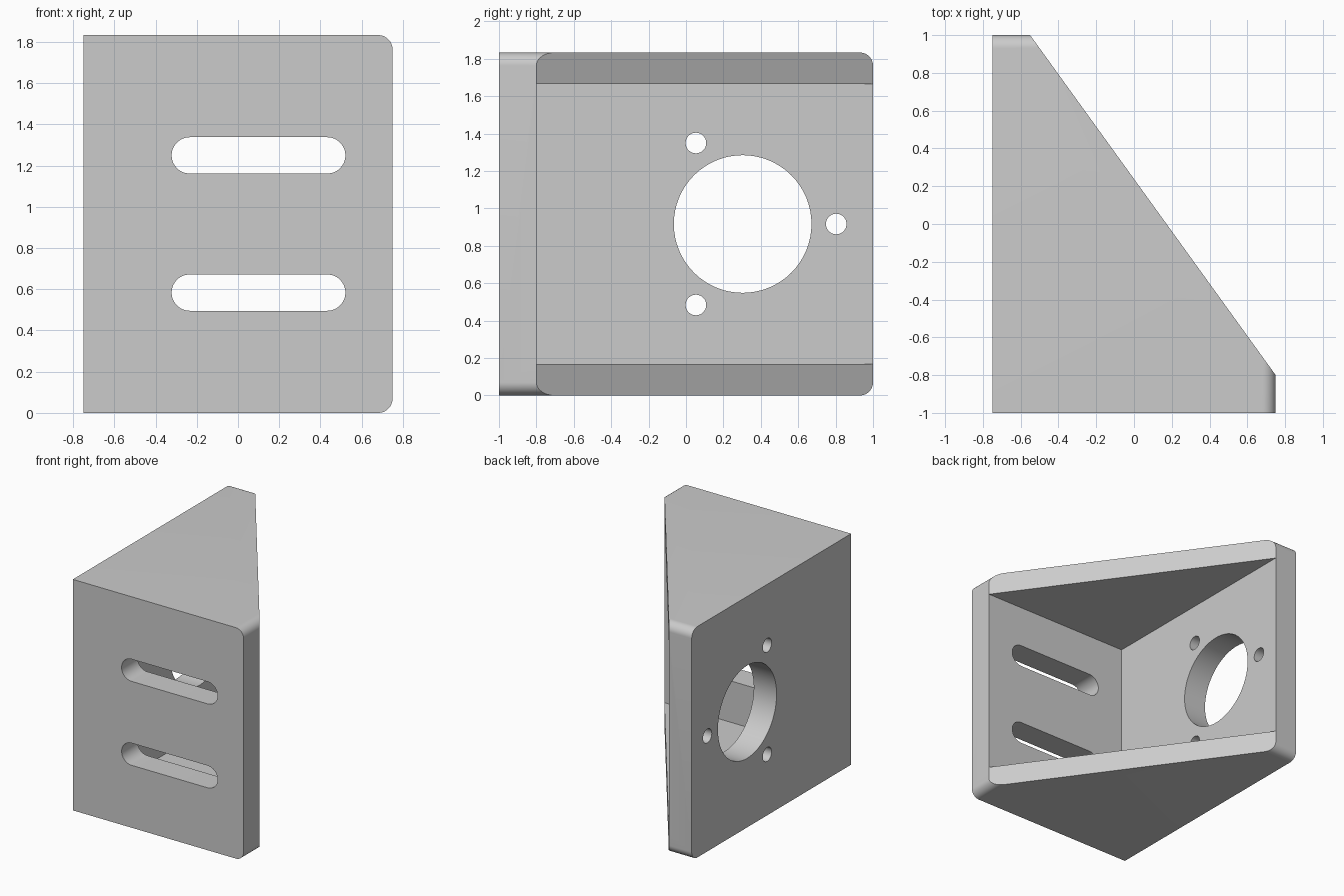
import bpy
import bmesh
import math
from mathutils import Vector

cube = bpy.data.objects.get("Cube")
if cube:
    bpy.data.objects.remove(cube, do_unlink=True)

HEIGHT = 1.833
HALF_W = 0.75
WALL = 0.2
RIB = 0.167
ROUND = 0.07
AXES = {"x": (1, 2, 0), "y": (0, 2, 1), "z": (0, 1, 2)}

grey = bpy.data.materials.new("plain grey")
grey.use_nodes = True
grey.diffuse_color = (0.6, 0.6, 0.6, 1)
grey.node_tree.nodes["Principled BSDF"].inputs["Base Color"].default_value = (0.6, 0.6, 0.6, 1)


def prism(name, axis, profile, start, end):
    """Extrude a flat profile along an axis."""
    u, v, w = AXES[axis]
    bm = bmesh.new()
    ring = []
    for a, b in profile:
        co = Vector()
        co[u], co[v], co[w] = a, b, start
        ring.append(bm.verts.new(co))
    face = bm.faces.new(ring)
    grown = bmesh.ops.extrude_face_region(bm, geom=[face])["geom"]
    shift = Vector()
    shift[w] = end - start
    bmesh.ops.translate(bm, vec=shift, verts=[g for g in grown if isinstance(g, bmesh.types.BMVert)])
    bmesh.ops.recalc_face_normals(bm, faces=bm.faces)
    mesh = bpy.data.meshes.new(name)
    bm.to_mesh(mesh)
    bm.free()
    mesh.materials.append(grey)
    obj = bpy.data.objects.new(name, mesh)
    bpy.context.collection.objects.link(obj)
    return obj


def arc(cu, cv, r, first, last, steps):
    """Points on an arc, angles in degrees."""
    angles = [math.radians(first + (last - first) * i / steps) for i in range(steps + 1)]
    return [(cu + r * math.cos(t), cv + r * math.sin(t)) for t in angles]


def rounded_end(end):
    """Plate outline with both corners at its far end rounded."""
    c = end - ROUND
    return ([(-1.5, 0)] + arc(c, ROUND, ROUND, -90, 0, 12)
            + arc(c, HEIGHT - ROUND, ROUND, 0, 90, 12) + [(-1.5, HEIGHT)])


def combine(target, tool, operation):
    mod = target.modifiers.new(tool.name, "BOOLEAN")
    mod.operation = operation
    mod.solver = "EXACT"
    mod.object = tool
    tool.hide_render = True
    bpy.context.view_layer.objects.active = target
    bpy.ops.object.modifier_apply(modifier=mod.name)
    bpy.data.objects.remove(tool, do_unlink=True)


# Wedge block, with its sloping face running past both ends
slope = (2 - WALL) / (2 * HALF_W - WALL)
wedge = [(-HALF_W, -1), (HALF_W + WALL / slope, -1), (-HALF_W, 1 + WALL * slope)]
bracket = prism("angle_bracket", "z", wedge, -0.1, HEIGHT + 0.1)

# Trim to rounded plate outlines
combine(bracket, prism("front_outline", "y", rounded_end(HALF_W), -1.2, 1.5), "INTERSECT")
combine(bracket, prism("side_outline", "x", rounded_end(1), -1, 1), "INTERSECT")

# Hollow between the two ribs
inner_x, inner_y = WALL - HALF_W, WALL - 1
hollow = [(inner_x, inner_y), (2, inner_y), (2, 2), (inner_x, 2)]
combine(bracket, prism("hollow", "z", hollow, RIB, HEIGHT - RIB), "DIFFERENCE")

# Two mounting slots in the front plate
for side in (-1, 1):
    z = HEIGHT / 2 + side * 0.333
    slot = arc(0.433, z, 0.088, -90, 90, 24) + arc(-0.234, z, 0.088, 90, 270, 24)
    combine(bracket, prism("slot", "y", slot, -1.1, -0.7), "DIFFERENCE")

# Large bore and three screw holes in the side wall
bore_y, bore_z = 0.303, HEIGHT / 2
holes = [(bore_y, bore_z, 0.368)]
holes += [(y, z, 0.055) for y, z in arc(bore_y, bore_z, 0.5, 0, 240, 2)]
for y, z, r in holes:
    circle = arc(y, z, r, 0, 360, 64)[:-1]
    combine(bracket, prism("hole", "x", circle, -0.9, -0.4), "DIFFERENCE")

# Smooth the rounds and holes, keep the edges sharp
bpy.ops.object.select_all(action="DESELECT")
bracket.select_set(True)
bpy.context.view_layer.objects.active = bracket
bpy.ops.object.shade_smooth_by_angle(angle=math.radians(30))
